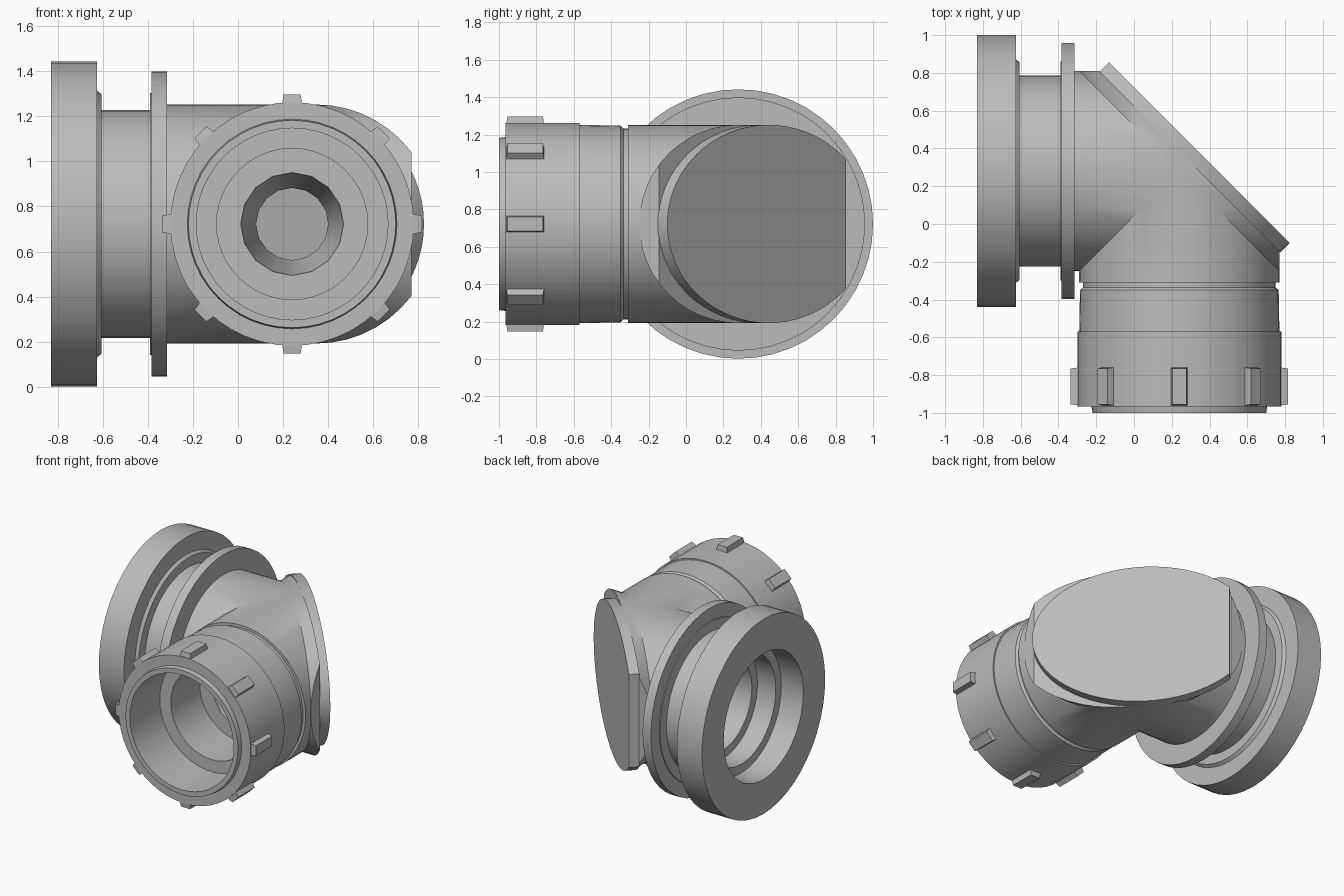
import bpy, bmesh
from math import sin, cos, tau, radians
from mathutils import Vector, Matrix

if "Cube" in bpy.data.objects:
    bpy.data.objects.remove(bpy.data.objects["Cube"])

CENTRE = Vector((0.24, 0.28, 0.722))   # where the two pipe axes cross
R = 0.53                               # pipe radius
DIAGONAL = Vector((1, 1, 0)).normalized()
ALONG = Vector((1, -1, 0)).normalized()
UP = Vector((0, 0, 1))

grey = bpy.data.materials.new("mid grey")
grey.use_nodes = True
grey.diffuse_color = (0.5, 0.5, 0.5, 1)
grey.node_tree.nodes["Principled BSDF"].inputs["Base Color"].default_value = (0.5, 0.5, 0.5, 1)


def finish(name, bm):
    bmesh.ops.recalc_face_normals(bm, faces=bm.faces)
    mesh = bpy.data.meshes.new(name)
    bm.to_mesh(mesh)
    bm.free()
    mesh.materials.append(grey)
    obj = bpy.data.objects.new(name, mesh)
    bpy.context.collection.objects.link(obj)
    return obj


def smooth(obj):
    bpy.ops.object.select_all(action='DESELECT')
    obj.select_set(True)
    bpy.context.view_layer.objects.active = obj
    bpy.ops.object.shade_smooth_by_angle(angle=radians(30))


def slice_off(bm, point, normal):
    """Remove everything on the normal side of a plane and close the cut."""
    cut = bmesh.ops.bisect_plane(bm, geom=bm.verts[:] + bm.edges[:] + bm.faces[:],
                                 plane_co=point, plane_no=normal, clear_outer=True)
    edges = [e for e in cut["geom_cut"] if isinstance(e, bmesh.types.BMEdge)]
    bmesh.ops.contextual_create(bm, geom=edges)


def lathe(profile, axis, sides=48, ring=False):
    """Turn (position, radius) pairs about the x or y pipe axis."""
    bm = bmesh.new()
    loops = []
    for t, r in profile:
        loop = []
        for i in range(sides):
            a, b = r * cos(tau * i / sides), r * sin(tau * i / sides)
            co = (t, CENTRE.y + a, CENTRE.z + b) if axis == "x" else (CENTRE.x + a, t, CENTRE.z + b)
            loop.append(bm.verts.new(co))
        loops.append(loop)
    pairs = list(zip(loops, loops[1:]))
    if ring:
        pairs.append((loops[-1], loops[0]))
    else:
        bm.faces.new(loops[0])
        bm.faces.new(loops[-1])
    for p, q in pairs:
        for i in range(sides):
            j = (i + 1) % sides
            bm.faces.new((p[i], p[j], q[j], q[i]))
    bmesh.ops.recalc_face_normals(bm, faces=bm.faces)
    return bm


def combine(obj, other, operation):
    mod = obj.modifiers.new("combine", 'BOOLEAN')
    mod.operation, mod.object, mod.solver = operation, other, 'EXACT'
    bpy.context.view_layer.objects.active = obj
    bpy.ops.object.modifier_apply(modifier=mod.name)
    bpy.data.objects.remove(other)


# Elbow body: two crossing pipes, sliced behind by the diagonal plate
body = finish("elbow_body", lathe([(-0.31, R), (0.81, R)], "y"))
combine(body, finish("cross_pipe", lathe([(-0.32, R), (0.77, R)], "x")), 'UNION')
bm = bmesh.new()
bm.from_mesh(body.data)
slice_off(bm, Vector((0.313, 0.313, 0)), DIAGONAL)
bm.to_mesh(body.data)
bm.free()

# Tapered light passages that meet at a mitre inside the elbow
for axis in "yx":
    bm = lathe([(-0.4, 0.228), (-0.3, 0.228), (-0.1, 0.16), (0.6, 0.16)], axis, 16)
    slice_off(bm, CENTRE, DIAGONAL)
    combine(body, finish("passage_cutter", bm), 'DIFFERENCE')
smooth(body)

# Diagonal back plate: an ellipse with one end cut straight
bm = bmesh.new()
middle = Vector((0.282, 0.443, CENTRE.z))
ellipse = [bm.verts.new(middle + ALONG * 0.768 * cos(tau * i / 64) + UP * R * sin(tau * i / 64))
           for i in range(64)]
face = bm.faces.new(ellipse)
extruded = bmesh.ops.extrude_face_region(bm, geom=[face])
bmesh.ops.translate(bm, vec=DIAGONAL * -0.072,
                    verts=[v for v in extruded["geom"] if isinstance(v, bmesh.types.BMVert)])
slice_off(bm, middle - ALONG * 0.585, -ALONG)
smooth(finish("back_plate", bm))

# Side mount: wide flange, neck and thin collar, with a stepped bore
side_mount = [(-0.83, 0.72), (-0.625, 0.72), (-0.625, 0.592), (-0.605, 0.575),
              (-0.605, 0.505), (-0.39, 0.505), (-0.39, 0.58), (-0.383, 0.58),
              (-0.383, 0.677), (-0.315, 0.677), (-0.315, 0.335), (-0.5, 0.335),
              (-0.5, 0.4), (-0.65, 0.4), (-0.65, 0.465), (-0.83, 0.465)]
smooth(finish("side_flange", lathe(side_mount, "x", ring=True)))

# Front coupling: groove, sleeve, grip band and rim, with a stepped bore
coupling = [(-0.305, 0.51), (-0.335, 0.51), (-0.35, 0.526), (-0.57, 0.53), (-0.57, 0.54),
            (-0.965, 0.54), (-0.965, 0.465), (-1.0, 0.46), (-1.0, 0.425),
            (-0.65, 0.425), (-0.65, 0.335), (-0.305, 0.335)]
smooth(finish("front_coupling", lathe(coupling, "y", ring=True)))

# Eight grip lugs around the coupling
for n in range(8):
    bm = bmesh.new()
    bmesh.ops.create_cube(bm, size=1)
    for v in bm.verts:
        top = v.co.z > 0
        v.co = Vector((v.co.x * (0.075 if top else 0.1),
                       v.co.y * (0.19 if top else 0.21) - 0.86,
                       0.575 if top else 0.5))
    turn = Matrix.Translation((CENTRE.x, 0, CENTRE.z)) @ Matrix.Rotation(tau * n / 8, 4, 'Y')
    bmesh.ops.transform(bm, matrix=turn, verts=bm.verts)
    finish(f"grip_lug_{n + 1}", bm)
